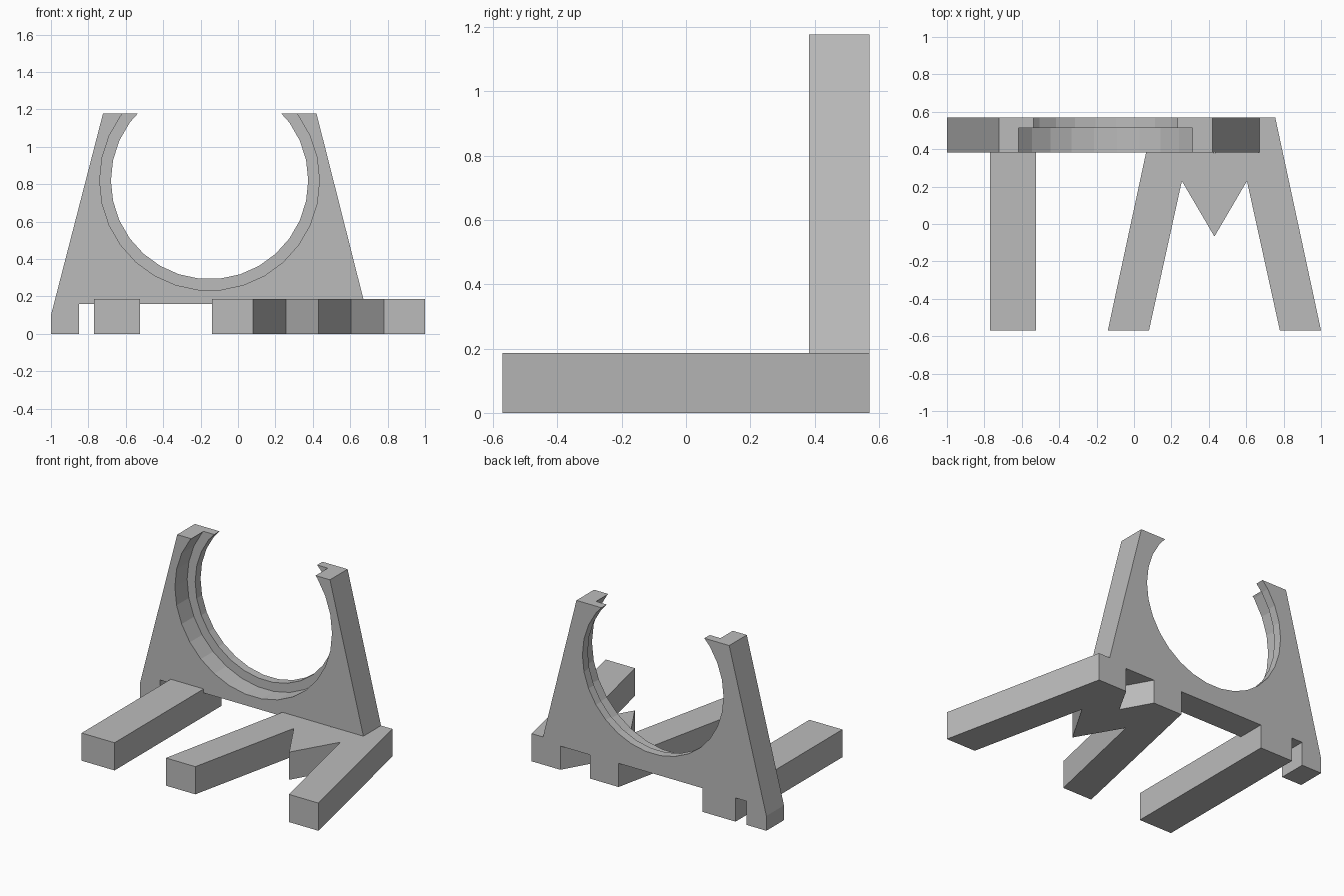
import bpy, bmesh, math
from mathutils import Vector

if "Cube" in bpy.data.objects:
    bpy.data.objects.remove(bpy.data.objects["Cube"], do_unlink=True)

grey = bpy.data.materials.new("plain grey")
grey.use_nodes = True
colour = (0.5, 0.5, 0.5, 1)
grey.diffuse_color = colour
grey.node_tree.nodes["Principled BSDF"].inputs["Base Color"].default_value = colour

BACK, FRONT = 0.57, 0.382
BAR_TOP = 0.187


def prism(name, points, offset):
    """Extrude a closed outline of 3D points along an offset."""
    bm = bmesh.new()
    face = bm.faces.new([bm.verts.new(p) for p in points])
    extruded = bmesh.ops.extrude_face_region(bm, geom=[face])["geom"]
    bmesh.ops.translate(bm, vec=Vector(offset),
                        verts=[v for v in extruded if isinstance(v, bmesh.types.BMVert)])
    bmesh.ops.recalc_face_normals(bm, faces=bm.faces)
    mesh = bpy.data.meshes.new(name)
    bm.to_mesh(mesh)
    bm.free()
    mesh.materials.append(grey)
    obj = bpy.data.objects.new(name, mesh)
    bpy.context.collection.objects.link(obj)
    return obj


def bore(target, radius, y0, y1):
    """Cut a 30-sided round opening through part of the plate."""
    steps = [math.tau * i / 30 for i in range(30)]
    ring = [(-0.152 + radius * math.cos(a), y0, 0.82 + radius * math.sin(a)) for a in steps]
    cutter = prism("bore_cutter", ring, (0, y1 - y0, 0))
    cutter.hide_render = True
    mod = target.modifiers.new("bore", "BOOLEAN")
    mod.operation, mod.solver, mod.object = "DIFFERENCE", "EXACT", cutter
    bpy.context.view_layer.objects.active = target
    bpy.ops.object.modifier_apply(modifier=mod.name)
    bpy.data.objects.remove(cutter, do_unlink=True)


# Upright holder plate with a small foot at its right end
outline = [(-1, 0), (-0.85, 0), (-0.85, 0.16), (0.677, 0.16),
           (0.42, 1.177), (-0.722, 1.177), (-1, 0.1)]
plate = prism("holder_plate", [(x, FRONT, z) for x, z in outline], (0, BACK - FRONT, 0))

# Stepped round seat: wide recess in front, narrower opening behind
bore(plate, 0.5275, FRONT - 0.1, BACK + 0.1)
bore(plate, 0.5875, FRONT - 0.1, 0.513)

# Straight base bar
bar = [(-0.77, -BACK), (-0.524, -BACK), (-0.524, BACK), (-0.77, BACK)]
prism("straight_base_bar", [(x, y, 0) for x, y in bar], (0, 0, BAR_TOP))

# Splayed double base bar, mirrored about its own centre line
MID = 0.43
half = [(0.57, -BACK), (0.35, -BACK), (0.174, 0.23)]
half_back = [(0.11, BACK), (0.325, BACK)]
right = [(MID - x, y) for x, y in half]
left = [(MID + x, y) for x, y in reversed(half)]
rear_left = [(MID + x, y) for x, y in reversed(half_back)]
rear_right = [(MID - x, y) for x, y in half_back]
splayed = right + [(MID, -0.067)] + left + rear_left + [(MID, 0.375)] + rear_right
prism("splayed_base_bars", [(x, y, 0) for x, y in splayed], (0, 0, BAR_TOP))
